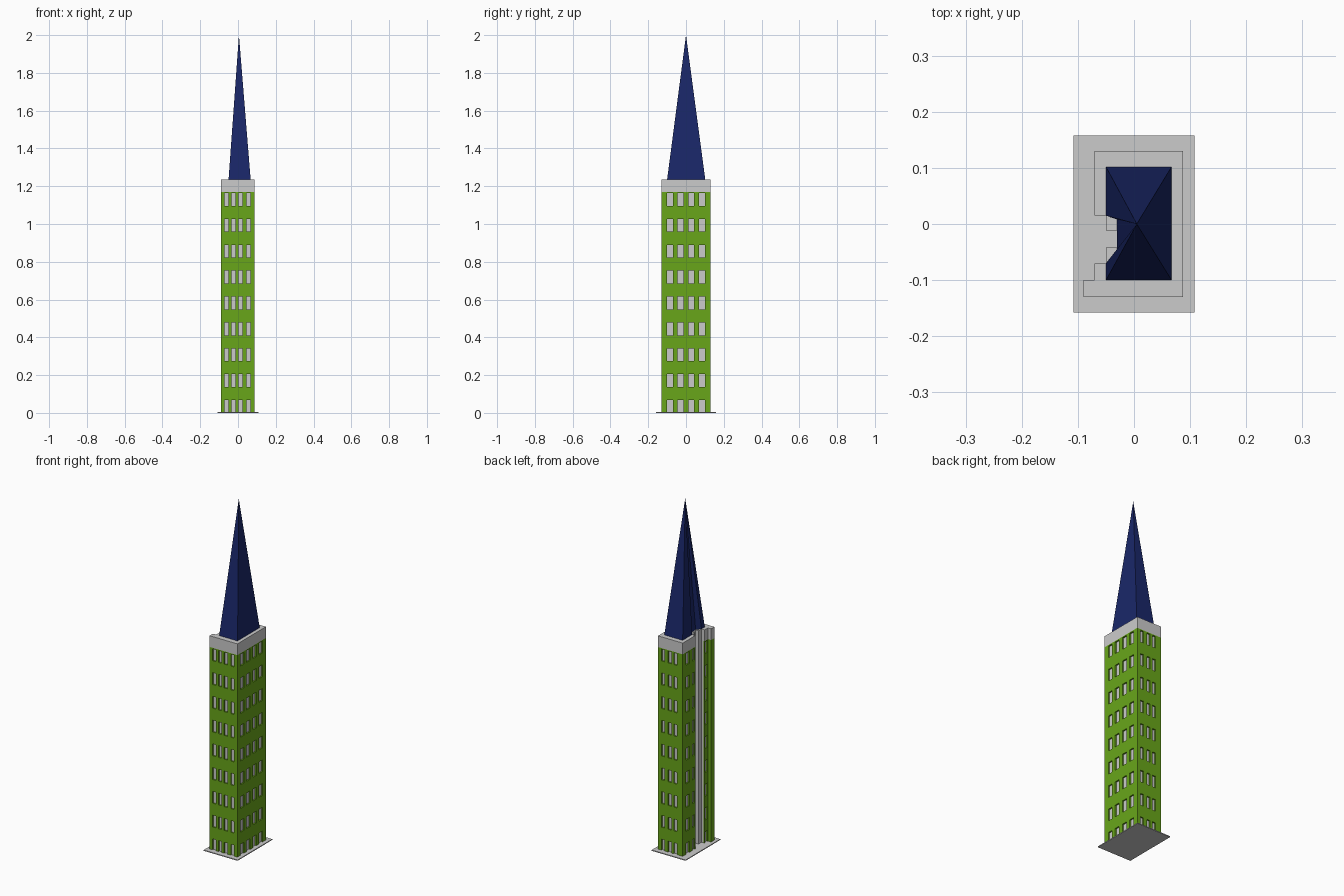
import bpy, bmesh

if "Cube" in bpy.data.objects:
    bpy.data.objects.remove(bpy.data.objects["Cube"])


def material(name, rgb):
    m = bpy.data.materials.new(name)
    m.diffuse_color = (*rgb, 1)
    m.use_nodes = True
    m.node_tree.nodes["Principled BSDF"].inputs["Base Color"].default_value = m.diffuse_color
    return m


GREEN = material("green_wall", (0.14, 0.38, 0.01))
NAVY = material("navy_roof", (0.01, 0.02, 0.14))


def finish(name, bm, mat=None):
    bmesh.ops.recalc_face_normals(bm, faces=bm.faces)
    me = bpy.data.meshes.new(name)
    bm.to_mesh(me)
    bm.free()
    ob = bpy.data.objects.new(name, me)
    bpy.context.collection.objects.link(ob)
    if mat:
        me.materials.append(mat)
    return ob


def prism(name, outline, z0, z1, mat=None):
    bm = bmesh.new()
    face = bm.faces.new([bm.verts.new((x, y, z0)) for x, y in outline])
    top = bmesh.ops.extrude_face_region(bm, geom=[face])["geom"]
    verts = [v for v in top if isinstance(v, bmesh.types.BMVert)]
    bmesh.ops.translate(bm, verts=verts, vec=(0, 0, z1 - z0))
    # extrusion can drop the starting cap, so restore it
    if not any(all(abs(v.co.z - z0) < 1e-6 for v in f.verts) for f in bm.faces):
        bmesh.ops.holes_fill(bm, edges=[e for e in bm.edges if e.is_boundary], sides=0)
    return finish(name, bm, mat)


def add_box(bm, lo, hi):
    verts = bmesh.ops.create_cube(bm, size=1)["verts"]
    for v in verts:
        for i in range(3):
            v.co[i] = lo[i] if v.co[i] < 0 else hi[i]


Z0, WALL_TOP, ROOF = 0.005, 1.17, 1.235
FLOORS, PITCH, WINDOW_H = 9, 0.137, 0.068


def facade(name, along, a0, a1, d0, d1, windows=()):
    """Wall panel from a0 to a1 along an axis, d0 to d1 thick, open at the windows."""
    bm = bmesh.new()

    def piece(s, e, zl, zh):
        if along == 'x':
            add_box(bm, (s, d0, zl), (e, d1, zh))
        else:
            add_box(bm, (d0, s, zl), (d1, e, zh))

    # full height piers between the windows
    edges = [a0] + [c for w in windows for c in w] + [a1]
    for s, e in zip(edges[::2], edges[1::2]):
        piece(s, e, Z0, WALL_TOP)
    # spandrels above each window
    for s, e in windows:
        for i in range(FLOORS):
            low = PITCH * i + WINDOW_H
            high = PITCH * (i + 1) if i < FLOORS - 1 else WALL_TOP
            piece(s, e, low, high)
    return finish(name, bm, GREEN)


# ground slab
prism("ground_slab", [(-.108, -.158), (.108, -.158), (.108, .158), (-.108, .158)], 0, Z0)

# recessed slot on the left side, shared by core and parapet
slot = [(-.05, .015), (-.05, -.012), (-.03, -.012), (-.03, -.042), (-.05, -.042), (-.05, -.07)]

# grey core seen through the windows
prism("tower_core", [(-.082, -.122), (.079, -.122), (.079, .122), (-.062, .122), (-.062, .015)]
      + slot + [(-.062, -.07), (-.062, -.108), (-.082, -.108)], Z0, WALL_TOP)

# parapet block
prism("parapet", [(-.09, -.13), (.087, -.13), (.087, .13), (-.07, .13), (-.07, .015)]
      + slot + [(-.07, -.07), (-.07, -.1), (-.09, -.1)], WALL_TOP, ROOF)

# green walls
wx = [(-.071, -.05), (-.034, -.013), (.003, .024), (.045, .066)]
wy = [(-.1, -.069), (-.046, -.014), (.012, .043), (.069, .1)]
facade("front_wall", 'x', -.09, .087, -.13, -.122, wx)
facade("back_wall", 'x', -.07, .087, .122, .13, wx[1:])
facade("right_wall", 'y', -.122, .122, .079, .087, wy)
facade("left_back_wall", 'y', .015, .122, -.07, -.062, [(.022, .043), (.069, .1)])
facade("left_step_wall", 'y', -.1, -.07, -.07, -.062, [(-.096, -.074)])
facade("left_front_wall", 'y', -.122, -.108, -.09, -.082)
facade("left_return_wall", 'x', -.09, -.062, -.108, -.1)

# spire with a cut into its left side
bm = bmesh.new()
base = [bm.verts.new((x, y, ROOF)) for x, y in [
    (-.05, -.1), (.067, -.1), (.067, .102), (-.05, .102),
    (-.05, .015), (-.03, .008), (-.03, -.045), (-.05, -.07)]]
apex = bm.verts.new((.005, 0, 2))
bm.faces.new(base)
for a, b in zip(base, base[1:] + base[:1]):
    bm.faces.new((a, b, apex))
finish("spire", bm, NAVY)
